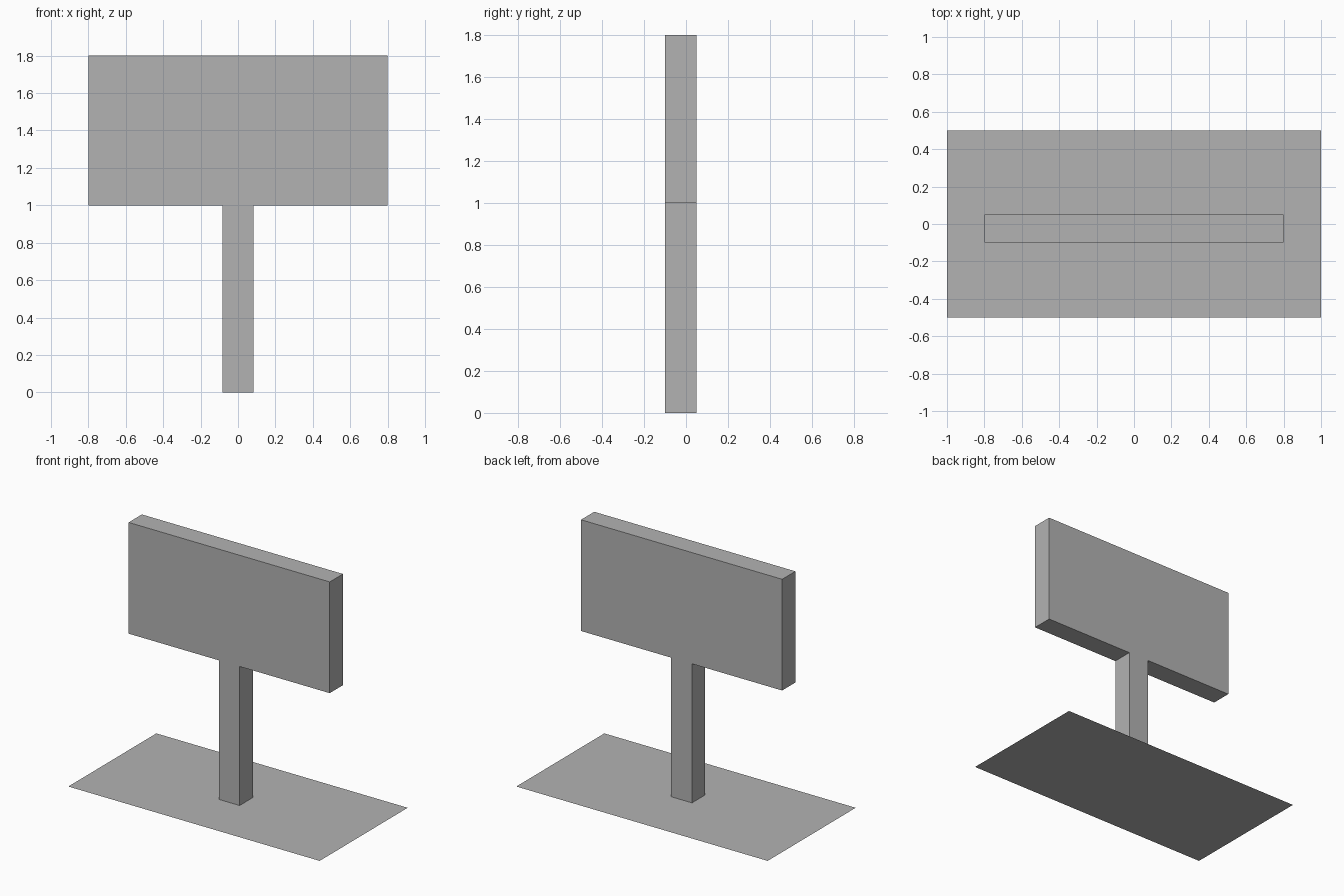
import bpy
import bmesh

cube = bpy.data.objects.get("Cube")
if cube:
    bpy.data.objects.remove(cube, do_unlink=True)

# Single plain grey
grey = bpy.data.materials.new("plain grey")
grey.use_nodes = True
colour = (0.45, 0.45, 0.45, 1)
grey.diffuse_color = colour
grey.node_tree.nodes["Principled BSDF"].inputs["Base Color"].default_value = colour


def add_object(name, bm):
    mesh = bpy.data.meshes.new(name)
    bm.to_mesh(mesh)
    bm.free()
    mesh.materials.append(grey)
    obj = bpy.data.objects.new(name, mesh)
    bpy.context.collection.objects.link(obj)
    return obj


def outline_face(bm, points):
    return bm.faces.new([bm.verts.new(p) for p in points])


# Ground sheet: one flat rectangle
bm = bmesh.new()
outline_face(bm, [(-1, -0.5, 0), (1, -0.5, 0), (1, 0.5, 0), (-1, 0.5, 0)])
add_object("ground_sheet", bm)

# Sign board and post: one mirrored T outline, extruded front to back
FRONT, BACK = -0.1, 0.05
POST, BOARD = 0.083, 0.8
half = [(POST, 0), (POST, 1), (BOARD, 1), (BOARD, 1.8)]
outline = half + [(-x, z) for x, z in reversed(half)]
bm = bmesh.new()
face = outline_face(bm, [(x, FRONT, z) for x, z in outline])
extruded = bmesh.ops.extrude_face_region(bm, geom=[face], use_keep_orig=True)
back_verts = [g for g in extruded["geom"] if isinstance(g, bmesh.types.BMVert)]
bmesh.ops.translate(bm, verts=back_verts, vec=(0, BACK - FRONT, 0))
bmesh.ops.recalc_face_normals(bm, faces=bm.faces)
add_object("sign_board_and_post", bm)
